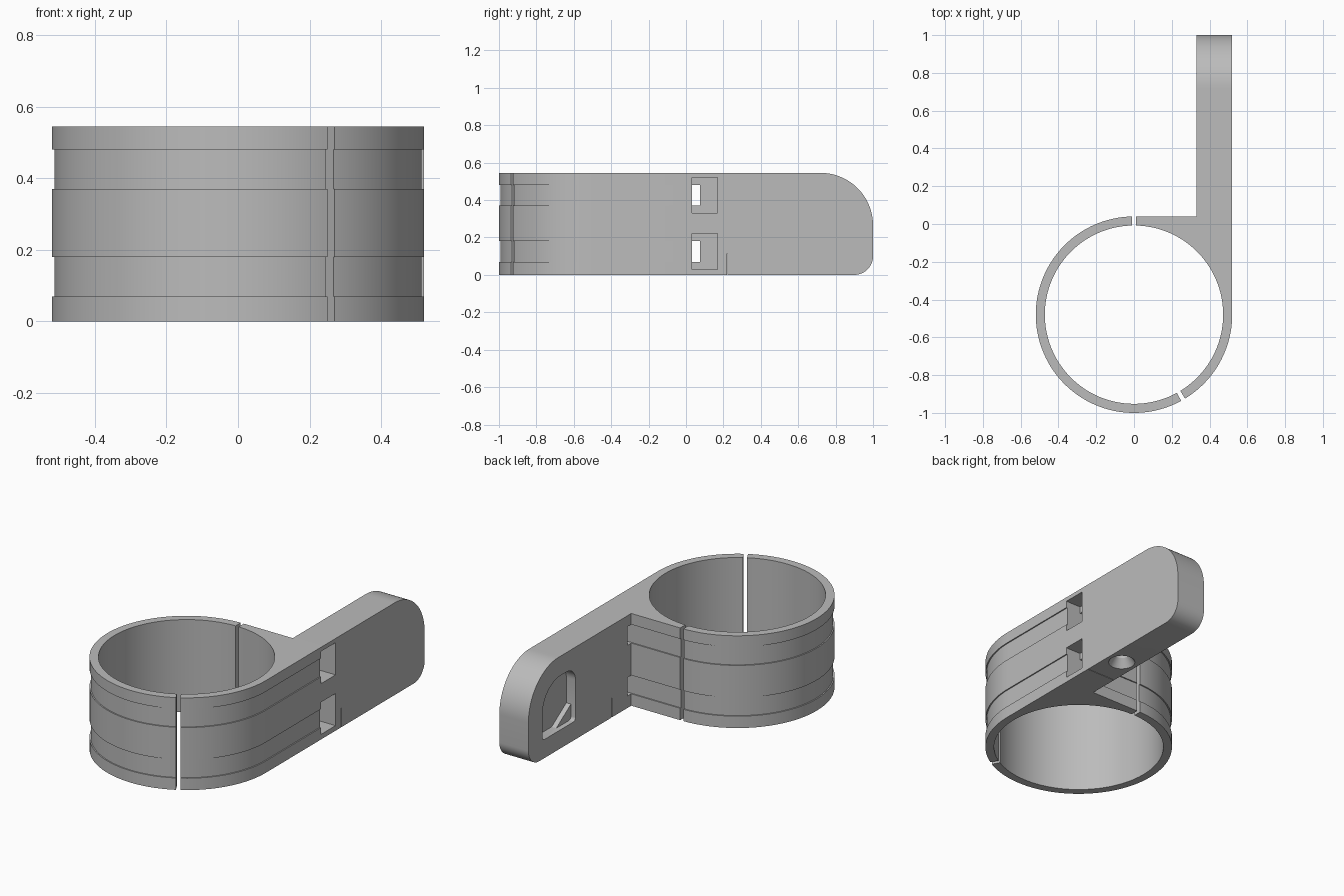
import bpy, bmesh
from math import sin, cos, radians, pi
from mathutils import Vector

cube = bpy.data.objects.get("Cube")
if cube:
    bpy.data.objects.remove(cube)

grey = bpy.data.materials.new("mid grey plastic")
grey.use_nodes = True
grey.diffuse_color = (0.5, 0.5, 0.5, 1)
grey.node_tree.nodes["Principled BSDF"].inputs["Base Color"].default_value = (0.5, 0.5, 0.5, 1)

HEIGHT = 0.545
RING_Y = -0.48
R_OUT, R_IN = 0.52, 0.472
ARM_IN, ARM_OUT = 0.33, 0.52
WEB_Y = RING_Y + R_OUT
GROOVE = 0.007
STRAP_BANDS = ((0.07, 0.18), (0.37, 0.48))


def arc(cx, cy, r, start, end, n):
    """Points on a circular arc, angles in degrees."""
    angles = [radians(start + (end - start) * i / n) for i in range(n + 1)]
    return [(cx + r * cos(a), cy + r * sin(a)) for a in angles]


def prism(name, outline, low, high, axis="z"):
    """Extrude an outline along z, or a (y, z) outline along x."""
    def place(p, h):
        return (p[0], p[1], h) if axis == "z" else (h, p[0], p[1])
    bm = bmesh.new()
    face = bm.faces.new([bm.verts.new(place(p, low)) for p in outline])
    grown = bmesh.ops.extrude_face_region(bm, geom=[face])["geom"]
    shift = Vector(place((0, 0), high - low))
    bmesh.ops.translate(bm, vec=shift, verts=[v for v in grown if isinstance(v, bmesh.types.BMVert)])
    bmesh.ops.recalc_face_normals(bm, faces=bm.faces)
    return finish(name, bm)


def box(name, x0, x1, y0, y1, z0, z1):
    return prism(name, [(x0, y0), (x1, y0), (x1, y1), (x0, y1)], z0, z1)


def cone(name, x, y, z0, z1, r0, r1):
    bm = bmesh.new()
    bmesh.ops.create_cone(bm, cap_ends=True, segments=40, radius1=r0, radius2=r1, depth=z1 - z0)
    bmesh.ops.translate(bm, vec=(x, y, (z0 + z1) / 2), verts=bm.verts)
    return finish(name, bm)


def finish(name, bm):
    mesh = bpy.data.meshes.new(name)
    bm.to_mesh(mesh)
    bm.free()
    ob = bpy.data.objects.new(name, mesh)
    mesh.materials.append(grey)
    bpy.context.collection.objects.link(ob)
    return ob


def combine(target, tools, operation):
    """Apply booleans and remove the tool objects."""
    for tool in tools:
        mod = target.modifiers.new("boolean", "BOOLEAN")
        mod.object, mod.operation, mod.solver = tool, operation, "EXACT"
        bpy.context.view_layer.update()
        graph = bpy.context.evaluated_depsgraph_get()
        mesh = bpy.data.meshes.new_from_object(target.evaluated_get(graph))
        target.modifiers.clear()
        target.data = mesh
        bpy.data.objects.remove(tool)


def strap_cutters():
    """Channel round the sleeve, along the web and through the arm."""
    r = R_OUT - GROOVE
    inner = [(r, WEB_Y - GROOVE)] + arc(0, RING_Y, r, 0, -270, 120)
    passage = [(0.45, WEB_Y - GROOVE), (0.45, 0.075), (0, 0.075)]
    outer = arc(0, RING_Y, 0.555, -270, 0, 120) + [(0.555, WEB_Y - GROOVE)]
    return [prism("strap_cutter", inner + passage + outer, a, b) for a, b in STRAP_BANDS]


# Loose half of the split sleeve
shell = prism("clamp_shell",
              arc(0, RING_Y, R_OUT, 91.1, 298.7, 92) + arc(0, RING_Y, R_IN, 298.7, 91.2, 92),
              0, HEIGHT)
combine(shell, strap_cutters(), "DIFFERENCE")

# Fixed half of the sleeve with its flat web
body = prism("clamp_body_and_arm",
             arc(0, RING_Y, R_OUT, -58.7, 0, 26) + [(ARM_OUT, WEB_Y), (0.01, WEB_Y)]
             + arc(0, RING_Y, R_IN, 88.8, -58.7, 66),
             0, HEIGHT)

# Arm with a large upper and a small lower rounded end
arm_side = ([(WEB_Y - 0.06, 0), (0.9, 0)] + arc(0.9, 0.1, 0.1, -90, 0, 14)[1:]
            + arc(0.72, HEIGHT - 0.28, 0.28, 0, 90, 28) + [(WEB_Y - 0.06, HEIGHT)])
combine(body, [prism("arm", arm_side, ARM_IN, ARM_OUT, "x")], "UNION")

# Strap channels and the deeper pockets for the strap heads
cutters = strap_cutters()
for low, high in STRAP_BANDS:
    cutters.append(box("head_pocket", 0.42, 0.56, WEB_Y - GROOVE, 0.168, low - 0.04, high + 0.04))

# Rounded recess in the inner face of the arm
recess = ([(0.58, 0.11), (0.85, 0.11)] + arc(0.85, 0.13, 0.02, -90, 0, 4)[1:]
          + arc(0.70, 0.26, 0.17, 0, 90, 16) + arc(0.64, 0.35, 0.08, 90, 180, 10)
          + arc(0.58, 0.13, 0.02, 180, 270, 4)[:-1])
cutters.append(prism("recess", recess, ARM_IN - 0.05, 0.39, "x"))

# Countersunk hole under the arm and thin relief slit
arm_mid = (ARM_IN + ARM_OUT) / 2
cutters.append(cone("countersink", arm_mid, 0.40, -0.01, 0.05, 0.08, 0.04))
cutters.append(cone("bore", arm_mid, 0.40, 0.03, 0.2, 0.04, 0.04))
cutters.append(box("slit", 0.3, 0.56, 0.219, 0.222, -0.05, 0.115))
combine(body, cutters, "DIFFERENCE")

# Small ramp in the corner of the recess
prism("recess_ramp", [(0.56, 0.108), (0.70, 0.108), (0.56, 0.2)], 0.36, 0.392, "x")

# Smooth curved walls, keep corners crisp
bpy.ops.object.select_all(action="DESELECT")
for ob in (shell, body):
    ob.select_set(True)
bpy.context.view_layer.objects.active = body
bpy.ops.object.shade_smooth_by_angle(angle=pi / 7)
